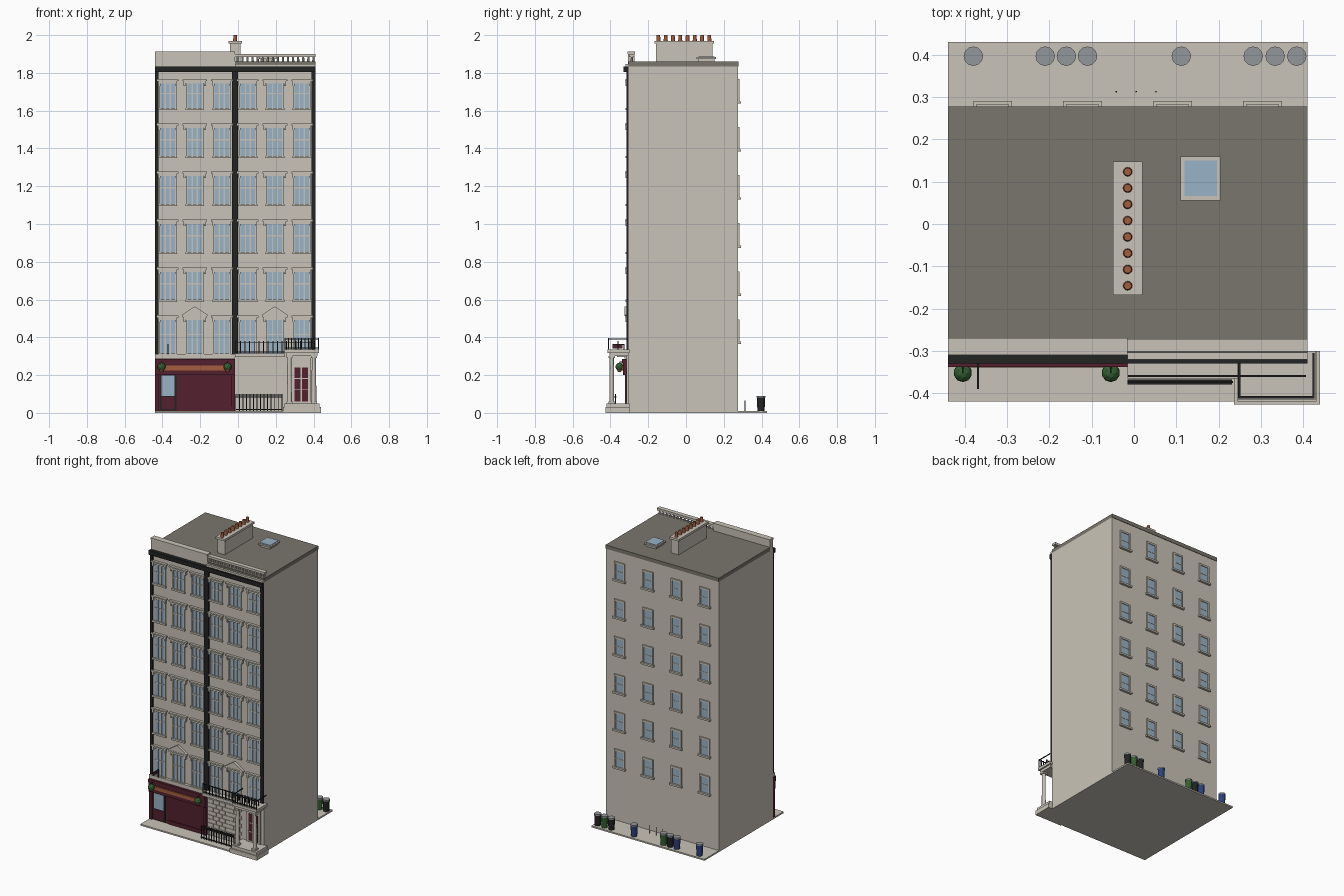
import bpy, bmesh, math
from mathutils import Matrix

cube = bpy.data.objects.get("Cube")
if cube:
    bpy.data.objects.remove(cube, do_unlink=True)


def material(name, r, g, b):
    # sRGB bytes to linear
    lin = [((c / 255 + 0.055) / 1.055) ** 2.4 for c in (r, g, b)] + [1]
    m = bpy.data.materials.new(name)
    m.use_nodes = True
    m.diffuse_color = lin
    bsdf = next(n for n in m.node_tree.nodes if n.type == "BSDF_PRINCIPLED")
    bsdf.inputs["Base Color"].default_value = lin
    return m


stone = material("pale_stone", 201, 196, 184)
roof_grey = material("roof_grey", 122, 118, 109)
black = material("black_iron", 34, 35, 36)
glass = material("window_glass", 152, 178, 199)
maroon = material("maroon_paint", 84, 32, 46)
clay = material("terracotta", 163, 92, 62)
leaf = material("leaf_green", 52, 96, 50)
blue = material("bin_blue", 44, 66, 122)
lid_grey = material("lid_grey", 148, 151, 155)

parts = {}


def part(name, mat):
    if name not in parts:
        parts[name] = (bmesh.new(), mat)
    return parts[name][0]


def box(name, mat, x0, x1, y0, y1, z0, z1):
    mtx = Matrix.Translation(((x0 + x1) / 2, (y0 + y1) / 2, (z0 + z1) / 2))
    mtx = mtx @ Matrix.Diagonal((x1 - x0, y1 - y0, z1 - z0, 1))
    bmesh.ops.create_cube(part(name, mat), size=1, matrix=mtx)


def tube(name, mat, x, y, z0, z1, r, top=None, sides=12):
    bmesh.ops.create_cone(part(name, mat), cap_ends=True, segments=sides, radius1=r,
                          radius2=r if top is None else top, depth=z1 - z0,
                          matrix=Matrix.Translation((x, y, (z0 + z1) / 2)))


def railing(name, x0, x1, y, z0, z1, count):
    w = 0.0025
    for z in (z0 + 0.008, z1 - 0.006):
        box(name, black, x0, x1, y - w, y + w, z - w, z + w)
    for i in range(count + 1):
        x = x0 + (x1 - x0) * i / count
        box(name, black, x - w, x + w, y - w, y + w, z0, z1)


# Main block, pavement and roof
WALL, BACK, L, R, MID = -0.305, 0.275, -0.44, 0.41, -0.015
box("pavement", stone, L, R, -0.42, 0.43, 0, 0.01)
box("main_block", stone, L, R, WALL, BACK, 0.01, 1.835)
box("roof_slab", roof_grey, L, R, WALL, BACK + 0.003, 1.835, 1.86)

# Black cornice and drainpipe strips
box("cornice", black, L, R, -0.33, WALL, 1.805, 1.835)
for x0, x1 in ((L, -0.42), (-0.033, 0), (0.388, R)):
    box("black_strips", black, x0, x1, -0.316, WALL, 0.31, 1.81)

# Solid parapet and balustrade
box("parapet", stone, L, MID, -0.306, -0.272, 1.835, 1.9)
box("parapet", stone, L, MID, -0.31, -0.27, 1.9, 1.912)
box("balustrade", stone, MID, R, -0.32, -0.272, 1.835, 1.848)
box("balustrade", stone, MID, R, -0.302, -0.272, 1.885, 1.9)
for i in range(16):
    x = MID + 0.012 + i * 0.0268
    tube("balustrade", stone, x, -0.287, 1.848, 1.885, 0.007, 0.005, 8)

# Chimney stack with pots
box("chimney", stone, -0.043, 0.013, -0.16, 0.14, 1.86, 1.96)
box("chimney", stone, -0.05, 0.02, -0.168, 0.148, 1.955, 1.97)
for i in range(8):
    tube("chimney_pots", clay, MID, -0.146 + i * 0.0385, 1.97, 2.0, 0.011, 0.009)

# Skylight
box("skylight_curb", stone, 0.12, 0.195, 0.065, 0.15, 1.86, 1.876)
box("skylight_curb", stone, 0.11, 0.205, 0.056, 0.16, 1.874, 1.884)
box("skylight_glass", glass, 0.119, 0.196, 0.066, 0.15, 1.884, 1.887)


def front_window(x, sill, head, centre):
    h = 0.038
    box("front_glass", glass, x - h, x + h, WALL - 0.003, WALL, sill, head - 0.022)
    for dx in (-h - 0.004, -0.013, 0.013, h + 0.004):
        w = 0.004 if abs(dx) > h else 0.003
        box("window_frames", stone, x + dx - w, x + dx + w, WALL - 0.008, WALL, sill, head - 0.02)
    mid = (sill + head) / 2
    box("window_frames", stone, x - h, x + h, WALL - 0.006, WALL, mid - 0.003, mid + 0.003)
    box("sills", stone, x - h - 0.012, x + h + 0.012, WALL - 0.014, WALL, sill - 0.012, sill)
    # hood, wider and bracketed over the middle bay
    w = 0.066 if centre else 0.056
    box("hoods", stone, x - w + 0.008, x + w - 0.008, WALL - 0.01, WALL, head - 0.022, head - 0.008)
    box("hoods", stone, x - w, x + w, WALL - 0.017, WALL, head - 0.009, head)
    for s in (-1, 1):
        xc = x + s * (w - 0.012)
        box("hoods", stone, xc - 0.005, xc + 0.005, WALL - 0.014, WALL, head - 0.034, head - 0.009)


def pediment(x, z):
    bm = part("pediments", stone)
    front = [bm.verts.new((x + dx, WALL - 0.015, z + dz)) for dx, dz in ((-0.068, 0), (0.068, 0), (0, 0.045))]
    face = bm.faces.new(front)
    out = bmesh.ops.extrude_face_region(bm, geom=[face])["geom"]
    for v in out:
        if isinstance(v, bmesh.types.BMVert):
            v.co.y = WALL
    # raised raking edges
    for s in (-1, 1):
        m = Matrix.Translation((x + s * 0.034, WALL - 0.012, z + 0.023))
        m = m @ Matrix.Rotation(s * math.atan2(0.045, 0.068), 4, "Y")
        bmesh.ops.create_cube(bm, size=1, matrix=m @ Matrix.Diagonal((0.08, 0.018, 0.007, 1)))


# Front windows, six storeys of two three-bay houses
for row in range(6):
    sill = 0.345 + row * 0.254
    head = 0.515 + row * 0.254 - (0.02 if row == 5 else 0)
    for house in (-0.229, 0.195):
        for bay in (-1, 0, 1):
            front_window(house + bay * 0.143, sill if row else 0.315, head, bay == 0)
        if row == 0:
            pediment(house, head)

# Rear windows
for row in range(6):
    z0 = 0.365 + row * 0.2545
    for x in (-0.335, -0.122, 0.091, 0.304):
        box("rear_glass", glass, x - 0.03, x + 0.03, BACK, BACK + 0.003, z0 + 0.012, z0 + 0.12)
        for s in (-1, 1):
            xc = x + s * 0.034
            box("rear_frames", stone, xc - 0.005, xc + 0.005, BACK, BACK + 0.008, z0 + 0.01, z0 + 0.13)
        box("rear_frames", stone, x - 0.039, x + 0.039, BACK, BACK + 0.008, z0 + 0.118, z0 + 0.13)
        box("rear_frames", stone, x - 0.03, x + 0.03, BACK, BACK + 0.005, z0 + 0.062, z0 + 0.067)
        box("rear_sills", stone, x - 0.046, x + 0.046, BACK, BACK + 0.016, z0, z0 + 0.012)

# Shop front: fascia, sign, door and ledge
box("shop_front", maroon, L, MID, -0.316, WALL, 0.01, 0.285)
box("shop_front", maroon, L, MID, -0.334, WALL, 0.2, 0.262)
box("shop_front", maroon, L, MID, -0.338, WALL, 0.262, 0.285)
box("shop_front", maroon, L, L + 0.02, -0.324, WALL, 0.01, 0.2)
box("shop_front", maroon, MID - 0.02, MID, -0.324, WALL, 0.01, 0.2)
box("shop_front", maroon, -0.3, MID - 0.02, -0.321, WALL, 0.01, 0.035)
box("sign_board", clay, -0.4, -0.04, -0.34, -0.334, 0.225, 0.25)
box("shop_window_frame", black, -0.412, -0.325, -0.319, -0.316, 0.012, 0.205)
box("shop_window_panel", maroon, -0.405, -0.335, -0.321, -0.319, 0.02, 0.085)
box("shop_window_glass", glass, -0.405, -0.335, -0.322, -0.319, 0.09, 0.198)
box("ledge", stone, L, MID, -0.325, WALL, 0.287, 0.312)

# Hanging plants on brackets
for x in (-0.405, -0.055):
    m = Matrix.Translation((x, -0.352, 0.244))
    bmesh.ops.create_icosphere(part("hanging_plants", leaf), subdivisions=2, radius=0.022, matrix=m)
    tube("plant_baskets", clay, x, -0.352, 0.217, 0.232, 0.008, 0.016)
    box("plant_brackets", black, x - 0.002, x + 0.002, -0.352, -0.33, 0.268, 0.272)
    box("plant_brackets", black, x - 0.001, x + 0.001, -0.353, -0.351, 0.26, 0.27)

# Flag on a short pole
box("flag_pole", black, -0.372, -0.367, -0.39, -0.325, 0.36, 0.365)
box("flag_pole", black, -0.372, -0.367, -0.33, -0.325, 0.31, 0.365)
box("flag", maroon, -0.371, -0.368, -0.388, -0.335, 0.342, 0.36)

# Coursed stone facing beside the porch
for row in range(10):
    z = 0.016 + row * 0.027
    for col in range(6):
        x = MID + 0.004 + col * 0.044 - (0.022 if row % 2 else 0)
        x0, x1 = max(x, MID + 0.004), min(x + 0.041, 0.24)
        box("stone_courses", stone, x0, x1, WALL - 0.004, WALL, z, z + 0.024)

# Balcony and railings
box("balcony", stone, MID, 0.25, -0.365, WALL, 0.295, 0.314)
railing("balcony_railing", MID + 0.003, 0.405, -0.36, 0.314, 0.38, 17)
railing("area_railing", MID + 0.003, 0.232, -0.374, 0.01, 0.1, 13)
box("area_railing", black, MID, 0.232, -0.38, -0.368, 0.082, 0.088)

# Porch: step, columns, canopy and railing
box("porch_step", stone, 0.237, 0.44, -0.427, -0.3, 0, 0.03)
box("porch_step", stone, 0.245, 0.432, -0.42, -0.3, 0.03, 0.05)
box("porch_canopy", stone, 0.254, 0.42, -0.405, WALL, 0.3, 0.32)
box("porch_canopy", stone, 0.245, 0.43, -0.415, -0.3, 0.318, 0.336)
for x in (0.272, 0.402):
    tube("porch_columns", stone, x, -0.393, 0.06, 0.292, 0.013, 0.011, 16)
    for z in (0.05, 0.29):
        box("porch_columns", stone, x - 0.016, x + 0.016, -0.409, -0.377, z, z + 0.011)
railing("porch_railing", 0.249, 0.425, -0.41, 0.336, 0.397, 10)
for x in (0.249, 0.425):
    box("porch_railing", black, x - 0.0025, x + 0.0025, -0.41, WALL, 0.389, 0.394)

# Front door with surround and panes
box("door_surround", stone, 0.282, 0.386, -0.314, WALL, 0.05, 0.3)
box("front_door", maroon, 0.3, 0.37, -0.318, -0.314, 0.06, 0.24)
for z in (0.12, 0.18):
    box("door_bars", stone, 0.3, 0.37, -0.321, -0.318, z, z + 0.005)
box("door_bars", stone, 0.332, 0.338, -0.321, -0.318, 0.06, 0.24)

# Rear bins and posts
bins = ((-0.38, blue), (-0.21, blue), (-0.16, black), (-0.11, leaf),
        (0.112, blue), (0.282, black), (0.334, leaf), (0.385, black))
for i, (x, mat) in enumerate(bins):
    tube(f"bin_{i + 1}", mat, x, 0.397, 0.01, 0.082, 0.019, 0.022)
    tube("bin_lids", lid_grey, x, 0.397, 0.082, 0.09, 0.023)
for x in (-0.042, 0.005, 0.052):
    tube("rear_posts", black, x, 0.313, 0.01, 0.065, 0.002, None, 6)

# Turn each part into an object
for name, (bm, mat) in parts.items():
    bmesh.ops.recalc_face_normals(bm, faces=bm.faces)
    mesh = bpy.data.meshes.new(name)
    bm.to_mesh(mesh)
    bm.free()
    mesh.materials.append(mat)
    bpy.context.collection.objects.link(bpy.data.objects.new(name, mesh))
